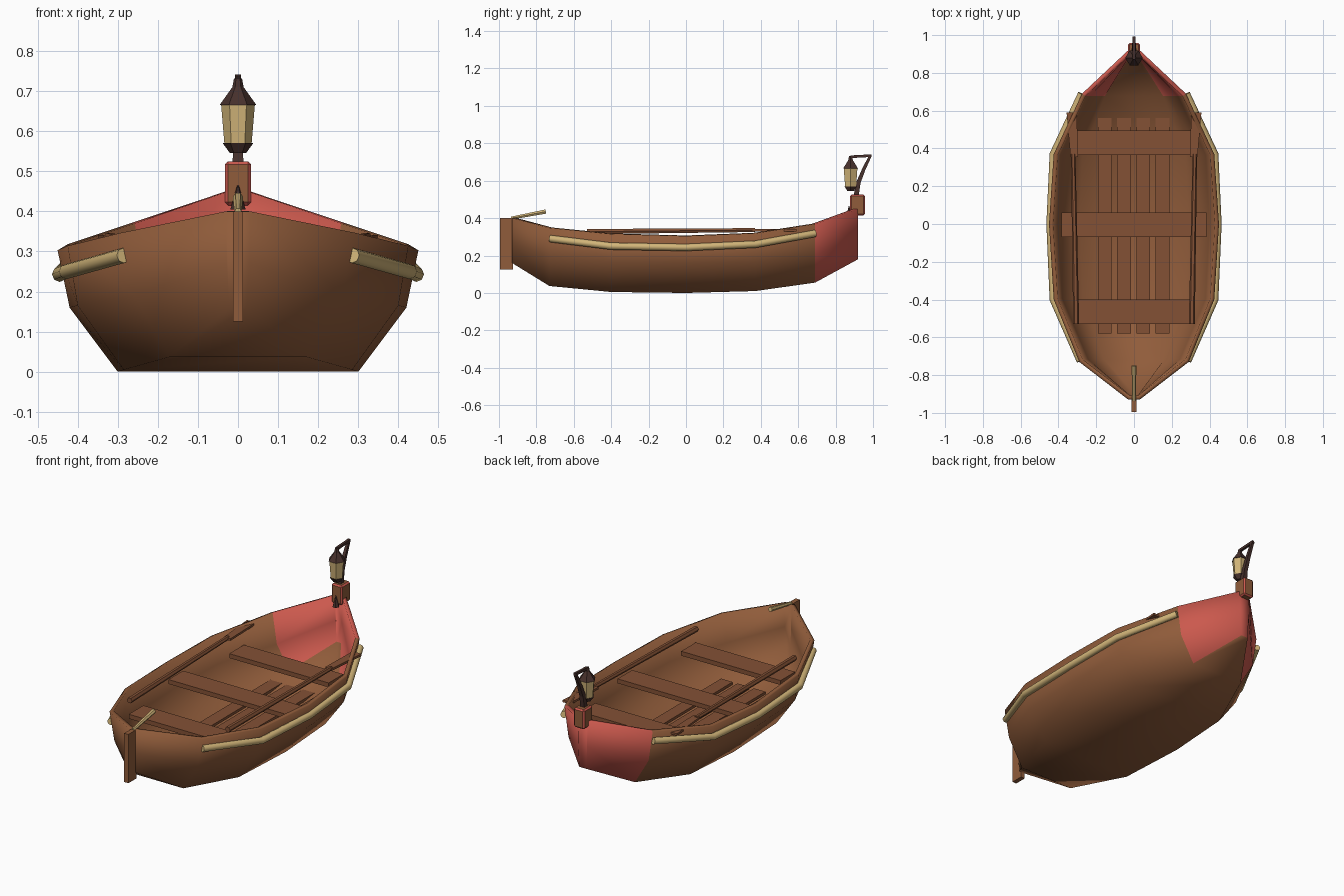
import bpy, bmesh, math
from mathutils import Vector

if "Cube" in bpy.data.objects:
    bpy.data.objects.remove(bpy.data.objects["Cube"])


def material(name, rgb):
    m = bpy.data.materials.new(name)
    m.use_nodes = True
    col = (*rgb, 1)
    m.diffuse_color = col
    node = m.node_tree.nodes["Principled BSDF"]
    node.inputs["Base Color"].default_value = col
    node.inputs["Roughness"].default_value = 0.8
    return m


HULL = material("hull brown", (0.28, 0.107, 0.043))
WOOD = material("plank brown", (0.23, 0.083, 0.036))
RED = material("bow red", (0.6, 0.1, 0.075))
TAN = material("rope tan", (0.64, 0.46, 0.19))
DARK = material("dark metal", (0.062, 0.03, 0.025))


def finish(name, bm, mats, smooth=None):
    bmesh.ops.recalc_face_normals(bm, faces=bm.faces)
    me = bpy.data.meshes.new(name)
    bm.to_mesh(me)
    bm.free()
    for m in mats:
        me.materials.append(m)
    ob = bpy.data.objects.new(name, me)
    bpy.context.collection.objects.link(ob)
    if smooth:
        bpy.ops.object.select_all(action="DESELECT")
        ob.select_set(True)
        bpy.context.view_layer.objects.active = ob
        bpy.ops.object.shade_smooth_by_angle(angle=math.radians(smooth))
    return ob


def loft(rings, cap=True, closed=True):
    """Skin a list of equal-length point rings."""
    bm = bmesh.new()
    vs = [[bm.verts.new(p) for p in ring] for ring in rings]
    n = len(vs[0])
    for a, b in zip(vs, vs[1:]):
        for i in range(n if closed else n - 1):
            j = (i + 1) % n
            bm.faces.new((a[i], a[j], b[j], b[i]))
    if cap:
        bm.faces.new(vs[0])
        bm.faces.new(vs[-1])
    return bm


def box(name, lo, hi, mat):
    rings = [[(lo[0], lo[1], z), (hi[0], lo[1], z), (hi[0], hi[1], z), (lo[0], hi[1], z)]
             for z in (lo[2], hi[2])]
    return finish(name, loft(rings), [mat])


def tube(name, path, radii, sides, mat, smooth=None, spin=0.0):
    """Sweep a polygon along a path with one radius per point."""
    pts = [Vector(p) for p in path]
    rings = []
    for i, p in enumerate(pts):
        d = (pts[min(i + 1, len(pts) - 1)] - pts[max(i - 1, 0)]).normalized()
        u = d.cross(Vector((0, 0, 1)))
        u = u.normalized() if u.length > 0.01 else Vector((1, 0, 0))
        v = u.cross(d)
        ang = [math.tau * k / sides + spin for k in range(sides)]
        rings.append([p + radii[i] * (u * math.cos(a) + v * math.sin(a)) for a in ang])
    return finish(name, loft(rings), [mat], smooth)


# Hull: y, rim (x, z), chine (x, z), bottom (x, z)
stations = [
    (-0.93, 0.030, 0.400, 0.028, 0.27, 0.022, 0.16),
    (-0.73, 0.290, 0.347, 0.260, 0.19, 0.170, 0.037),
    (-0.40, 0.425, 0.314, 0.400, 0.165, 0.285, 0.005),
    (0.0, 0.450, 0.303, 0.420, 0.16, 0.300, 0.0),
    (0.37, 0.425, 0.318, 0.400, 0.165, 0.285, 0.010),
    (0.69, 0.275, 0.368, 0.250, 0.20, 0.165, 0.055),
    (0.92, 0.030, 0.450, 0.028, 0.31, 0.022, 0.18),
]
rings = []
for y, rx, rz, cx, cz, bx, bz in stations:
    half = [(rx, y, rz), (cx, y, cz), (bx, y, bz)]
    rings.append(half + [(-x, y, z) for x, y, z in reversed(half)])
bm = loft(rings, closed=False)
bm.normal_update()
for f in bm.faces:
    c = f.calc_center_median()
    on_floor = abs(c.x) < 0.001 and c.y < 0.9
    f.material_index = 1 if c.y > 0.7 and not on_floor else 0
hull = finish("hull", bm, [HULL, RED], 60)
# Keep the outer skin outside: orient every face away from the hull's middle
bm = bmesh.new()
bm.from_mesh(hull.data)
bm.faces.ensure_lookup_table()
floor = min(bm.faces, key=lambda f: f.calc_center_median().z)
if floor.normal.z > 0:
    bmesh.ops.reverse_faces(bm, faces=bm.faces)
bm.to_mesh(hull.data)
bm.free()
wall = hull.modifiers.new("wall", "SOLIDIFY")
wall.thickness = 0.022
wall.offset = -1
wall.use_even_offset = True

# Floor planks and seats
for i in range(4):
    x = -0.155 + i * 0.102
    box(f"floor_plank_{i + 1}", (x - 0.036, -0.58, 0.045), (x + 0.036, 0.56, 0.06), WOOD)
for name, w, y0, y1 in (("front_seat", 0.31, -0.53, -0.4),
                        ("middle_seat", 0.385, -0.07, 0.06),
                        ("back_seat", 0.31, 0.365, 0.495)):
    box(name, (-w, y0, 0.225), (w, y1, 0.25), WOOD)

# Rope fenders and oars on both sides
for side, s in (("left", 1), ("right", -1)):
    rope = [(0.285, -0.725, 0.29), (0.428, -0.4, 0.25), (0.445, 0, 0.243),
            (0.428, 0.37, 0.26), (0.278, 0.69, 0.318)]
    tube(f"{side}_rope_fender", [(s * x, y, z) for x, y, z in rope], [0.019] * 5, 8, TAN, 50)
    tube(f"{side}_oar_shaft", [(s * 0.306, -0.53, 0.328), (s * 0.322, 0.37, 0.336)],
         [0.016, 0.012], 6, WOOD)
    blade = []
    for y, x, w in ((0.355, 0.316, 0.02), (0.59, 0.33, 0.027)):
        blade.append([(s * (x + a * w), y, 0.335 + b * 0.006)
                      for a, b in ((-1, -1), (1, -1), (1, 1), (-1, 1))])
    finish(f"{side}_oar_blade", loft(blade), [WOOD])

# Rudder and tiller
box("rudder", (-0.013, -0.995, 0.125), (0.013, -0.925, 0.4), HULL)
tube("tiller", [(0, -0.935, 0.4), (0, -0.75, 0.435)], [0.009, 0.013], 6, TAN)

# Lantern block with red painted edges
block = box("lantern_block", (-0.033, 0.877, 0.415), (0.033, 0.957, 0.525), HULL)
bm = bmesh.new()
bm.from_mesh(block.data)
bmesh.ops.bevel(bm, geom=bm.edges[:], offset=0.008, segments=1, affect="EDGES")
bm.normal_update()
for f in bm.faces:
    f.material_index = 0 if max(abs(n) for n in f.normal) > 0.95 else 1
bm.to_mesh(block.data)
bm.free()
block.data.materials.append(RED)
tube("block_spike", [(0, 0.872, 0.405), (0, 0.872, 0.465)], [0.019, 0.002], 6, DARK)

# Lantern and its bracket
LY = 0.88


def lantern_part(name, levels, mat):
    tube(name, [(0, LY, z) for z, r in levels], [r for z, r in levels], 6, mat)


lantern_part("lantern_base", [(0.545, 0.02), (0.57, 0.038)], DARK)
lantern_part("lantern_glass", [(0.57, 0.034), (0.665, 0.042)], TAN)
lantern_part("lantern_roof", [(0.665, 0.046), (0.71, 0.014), (0.732, 0.010)], DARK)
tube("lantern_bracket", [(0, 0.91, 0.52), (0, 0.922, 0.59), (0, 0.95, 0.66), (0, 0.985, 0.732)],
     [0.019, 0.016, 0.013, 0.010], 4, DARK, spin=math.pi / 4)
tube("lantern_arm", [(0, 0.992, 0.734), (0, 0.88, 0.728)], [0.01, 0.01], 4, DARK, spin=math.pi / 4)
